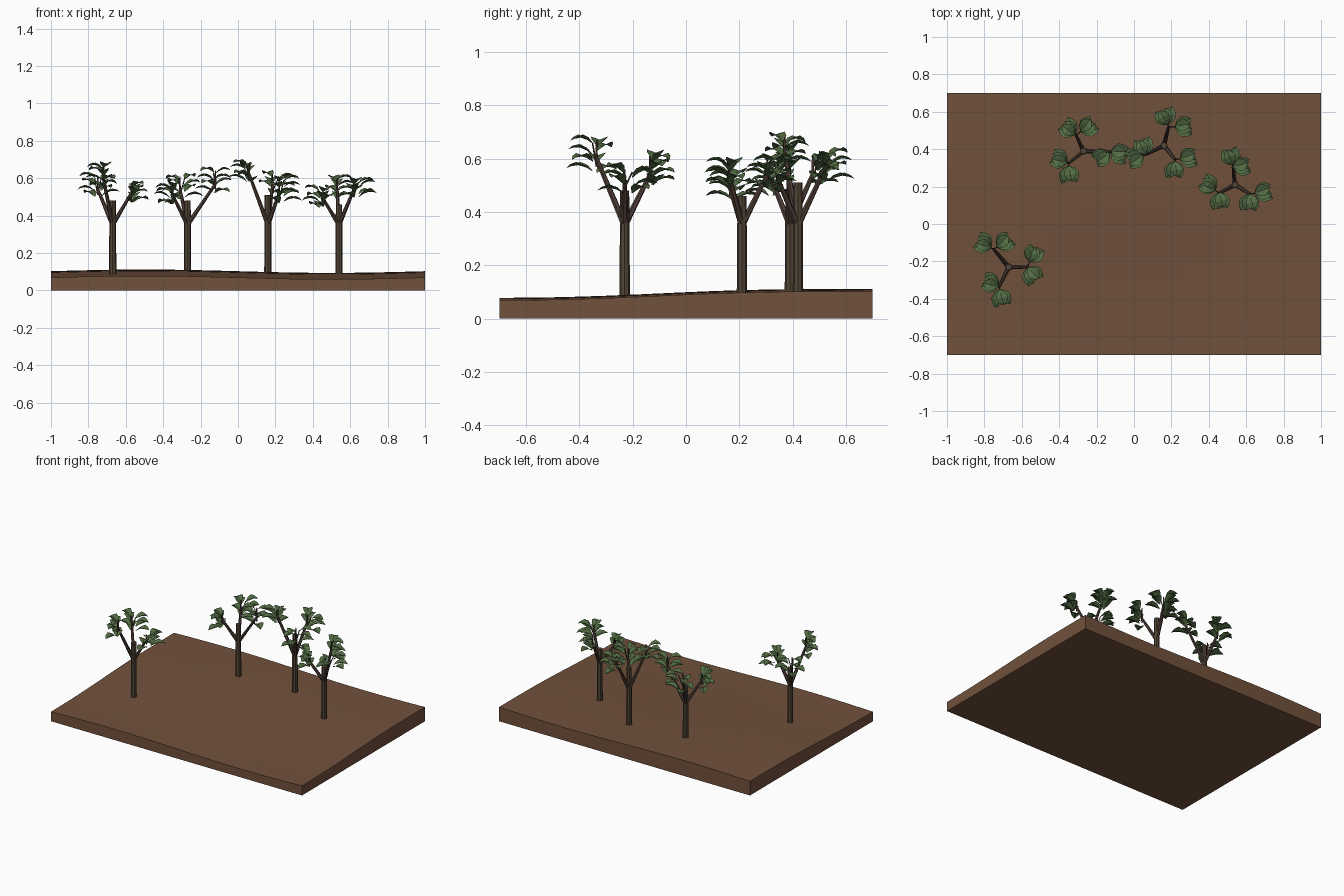
import bpy, bmesh, math, random
from mathutils import Vector

if "Cube" in bpy.data.objects:
    bpy.data.objects.remove(bpy.data.objects["Cube"])

random.seed(4)

def mat(name, c):
    m = bpy.data.materials.new(name)
    m.diffuse_color = (*c, 1)
    m.use_nodes = True
    m.node_tree.nodes["Principled BSDF"].inputs["Base Color"].default_value = m.diffuse_color
    return m

SOIL = mat("soil brown", (0.165, 0.082, 0.045))
BARK = mat("bark brown", (0.085, 0.060, 0.038))
LIMB = mat("branch brown", (0.080, 0.048, 0.038))
LEAF = mat("leaf green", (0.085, 0.150, 0.058))

def finish(bm, name, m):
    me = bpy.data.meshes.new(name)
    bm.to_mesh(me)
    bm.free()
    me.materials.append(m)
    ob = bpy.data.objects.new(name, me)
    bpy.context.collection.objects.link(ob)
    return ob

def height(x, y):
    return 0.088 + 0.024 * y - 0.009 * math.sin(math.pi * x) - 0.005 * math.sin(math.pi * (y + 0.1) / -0.7)

def limb(bm, p, q, r0, r1, sides=6):
    """Tapered capped rod from p to q."""
    p, q = Vector(p), Vector(q)
    d = (q - p).normalized()
    u = d.orthogonal().normalized()
    v = d.cross(u)
    rings = []
    for c, r in ((p, r0), (q, r1)):
        rings.append([bm.verts.new(c + r * (math.cos(a) * u + math.sin(a) * v))
                      for a in (2 * math.pi * i / sides for i in range(sides))])
    for i in range(sides):
        j = (i + 1) % sides
        bm.faces.new((rings[0][i], rings[0][j], rings[1][j], rings[1][i]))
    bm.faces.new(rings[0][::-1])
    bm.faces.new(rings[1])

def leaf(bm, base, az, length, width, pitch):
    """Cupped oval blade, pointed at the tip."""
    f = Vector((math.cos(az), math.sin(az), 0))
    s = Vector((-f.y, f.x, 0))
    rows = []
    for t, w in ((0, 0.12), (0.25, 0.75), (0.55, 1.0), (0.82, 0.6), (1, 0.04)):
        z = pitch * length * t + 0.016 * math.sin(math.pi * t)
        c = base + f * length * t + Vector((0, 0, z))
        rows.append([bm.verts.new(c + s * k * w * width / 2 + Vector((0, 0, 0.012 * w * abs(k))))
                     for k in (-1, 0, 1)])
    for a, b in zip(rows, rows[1:]):
        for k in (0, 1):
            bm.faces.new((a[k], b[k], b[k + 1], a[k + 1]))

# Ground slab with a gently rolling top
bm = bmesh.new()
bmesh.ops.create_grid(bm, x_segments=20, y_segments=14, size=1)
for v in bm.verts:
    v.co.y *= 0.7
ext = bmesh.ops.extrude_face_region(bm, geom=bm.faces[:])
for g in ext["geom"]:
    if isinstance(g, bmesh.types.BMVert):
        g.co.z = height(g.co.x, g.co.y)
bmesh.ops.recalc_face_normals(bm, faces=bm.faces[:])
finish(bm, "ground", SOIL)

# Trees: (x, y, trunk top), branches (tip x, tip y, low z, high z, clump 1 xy, clump 2 xy)
TREES = [
    ((-0.67, -0.23, 0.48), [
        (-0.57, -0.23, 0.46, 0.57, -0.54, -0.155, -0.54, -0.275),
        (-0.75, -0.135, 0.48, 0.62, -0.81, -0.105, -0.69, -0.095),
        (-0.72, -0.335, 0.54, 0.68, -0.77, -0.315, -0.71, -0.40)]),
    ((-0.27, 0.39, 0.48), [
        (-0.12, 0.385, 0.51, 0.65, -0.075, 0.375, -0.175, 0.355),
        (-0.31, 0.475, 0.48, 0.62, -0.355, 0.51, -0.245, 0.525),
        (-0.35, 0.325, 0.45, 0.57, -0.405, 0.345, -0.35, 0.26)]),
    ((0.16, 0.42, 0.51), [
        (0.185, 0.52, 0.50, 0.63, 0.165, 0.58, 0.27, 0.52),
        (0.06, 0.37, 0.56, 0.69, 0.05, 0.42, 0.0, 0.35),
        (0.22, 0.345, 0.46, 0.61, 0.295, 0.355, 0.215, 0.285)]),
    ((0.54, 0.21, 0.46), [
        (0.53, 0.305, 0.48, 0.61, 0.515, 0.365, 0.58, 0.31),
        (0.455, 0.165, 0.43, 0.55, 0.395, 0.21, 0.46, 0.12),
        (0.62, 0.16, 0.48, 0.60, 0.695, 0.175, 0.62, 0.11)]),
]

for n, ((x, y, top), branches) in enumerate(TREES, 1):
    # Trunk
    bm = bmesh.new()
    limb(bm, (x, y, height(x, y) - 0.02), (x, y, top), 0.020, 0.017, 8)
    finish(bm, f"trunk_{n}", BARK)

    wood, green = bmesh.new(), bmesh.new()
    for bx, by, lo, hi, *clumps in branches:
        # Main branch leaning out from the trunk, then a thin steep twig
        fork = Vector((bx, by, lo + 0.06))
        start = Vector((x, y, 0.35))
        limb(wood, start, fork, 0.013, 0.008)
        limb(wood, fork, fork + Vector((0, 0, hi - lo - 0.07)), 0.005, 0.003, 5)
        for cx, cy in (clumps[:2], clumps[2:]):
            out = Vector((cx - bx, cy - by, 0))
            az = math.atan2(out.y, out.x)
            root = Vector((cx, cy, 0)) - out.normalized() * 0.05
            # Side twig and its stack of leaves
            limb(wood, fork - Vector((0, 0, 0.03)), root + Vector((0, 0, hi - 0.02)), 0.004, 0.003, 5)
            for i, turn in enumerate((-0.45, 0.4, -0.2, 0.15)):
                z = lo + 0.015 + (hi - lo - 0.04) * i / 3 + random.uniform(-0.008, 0.008)
                leaf(green, root + Vector((0, 0, z)), az + turn + random.uniform(-0.1, 0.1),
                     0.10 - 0.005 * i, 0.068, random.uniform(0.05, 0.3))
    finish(wood, f"branches_{n}", LIMB)
    finish(green, f"leaves_{n}", LEAF)
